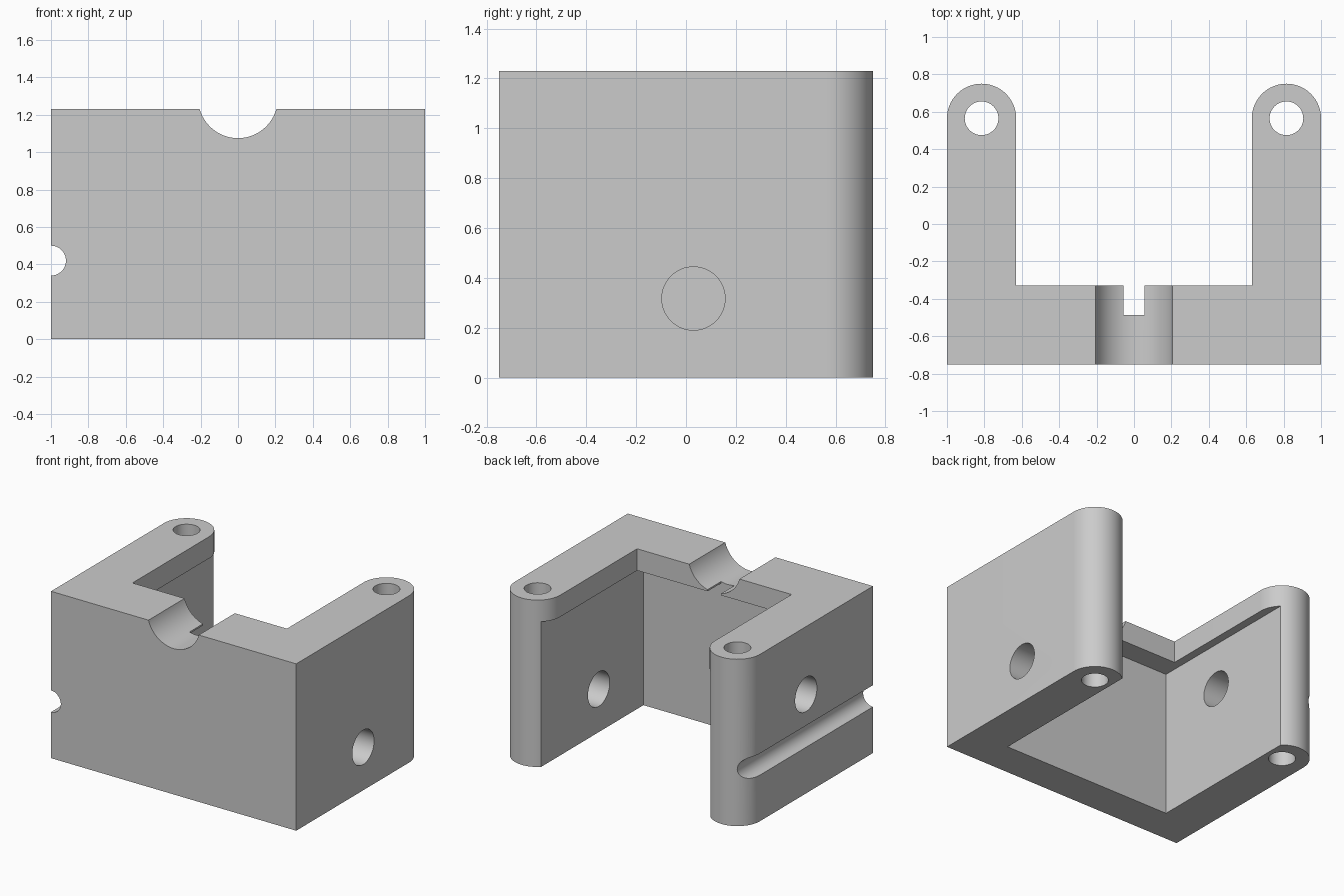
import bpy, bmesh, math
from mathutils import Matrix

if "Cube" in bpy.data.objects:
    bpy.data.objects.remove(bpy.data.objects["Cube"], do_unlink=True)

HEIGHT, FRONT = 1.23, -0.75
LEG_X, LEG_Y, LEG_R = 0.815, 0.565, 0.185   # rounded leg end: centre and radius

grey = bpy.data.materials.new("plain grey")
grey.use_nodes = True
colour = (0.6, 0.6, 0.6, 1)
grey.diffuse_color = colour
grey.node_tree.nodes["Principled BSDF"].inputs["Base Color"].default_value = colour


def make(name, bm):
    bmesh.ops.recalc_face_normals(bm, faces=bm.faces)
    mesh = bpy.data.meshes.new(name)
    bm.to_mesh(mesh)
    bm.free()
    mesh.materials.append(grey)
    obj = bpy.data.objects.new(name, mesh)
    bpy.context.collection.objects.link(obj)
    return obj


def box(name, low, high):
    bm = bmesh.new()
    bmesh.ops.create_cube(bm, size=1)
    for v in bm.verts:
        v.co = [(a + b) / 2 + c * (b - a) for a, b, c in zip(low, high, v.co)]
    return make(name, bm)


def cylinder(name, centre, radius, length, axis):
    bm = bmesh.new()
    turn = {"X": Matrix.Rotation(math.pi / 2, 4, "Y"),
            "Y": Matrix.Rotation(math.pi / 2, 4, "X"),
            "Z": Matrix()}[axis]
    bmesh.ops.create_cone(bm, cap_ends=True, segments=64, radius1=radius, radius2=radius,
                          depth=length, matrix=Matrix.Translation(centre) @ turn)
    return make(name, bm)


# U-shaped block with rounded leg ends, extruded from its footprint
def leg_end(x):
    steps = 32
    return [(x + LEG_R * math.cos(math.pi * i / steps),
             LEG_Y + LEG_R * math.sin(math.pi * i / steps)) for i in range(steps + 1)]


inner = LEG_X - LEG_R
outline = [(-1, FRONT), (1, FRONT)] + leg_end(LEG_X)
outline += [(inner, -0.33), (-inner, -0.33)] + leg_end(-LEG_X)
bm = bmesh.new()
footprint = bm.faces.new([bm.verts.new((x, y, 0)) for x, y in outline])
raised = bmesh.ops.extrude_face_region(bm, geom=[footprint])["geom"]
top = [g for g in raised if isinstance(g, bmesh.types.BMVert)]
bmesh.ops.translate(bm, verts=top, vec=(0, 0, HEIGHT))
body = make("bracket_body", bm)

# Recess under the rim, top channel, notch, side groove and holes
cutters = [
    box("inner_recess", (-0.69, -0.49, -0.2), (0.69, 1, 1.07)),
    cylinder("top_channel", (0, -0.55, 1.288), 0.213, 0.8, "Y"),
    box("rim_notch", (-0.055, -0.487, 0.9), (0.055, -0.2, 1.4)),
    cylinder("side_groove", (-1, 0, 0.42), 0.08, 2, "Y"),
    cylinder("left_side_hole", (0.85, 0.03, 0.317), 0.127, 0.6, "X"),
    cylinder("right_side_hole", (-0.85, 0.03, 0.73), 0.127, 0.6, "X"),
]
for side, x in (("left", LEG_X), ("right", -LEG_X)):
    cutters.append(cylinder(side + "_leg_hole", (x, LEG_Y, 0.6), 0.09, 2, "Z"))

bpy.ops.object.select_all(action="DESELECT")
body.select_set(True)
bpy.context.view_layer.objects.active = body
for cutter in cutters:
    cutter.hide_render = True
    mod = body.modifiers.new(cutter.name, "BOOLEAN")
    mod.operation, mod.solver, mod.object = "DIFFERENCE", "EXACT", cutter
    bpy.ops.object.modifier_apply(modifier=mod.name)
    bpy.data.objects.remove(cutter, do_unlink=True)

bpy.ops.object.shade_smooth_by_angle(angle=math.radians(30))
